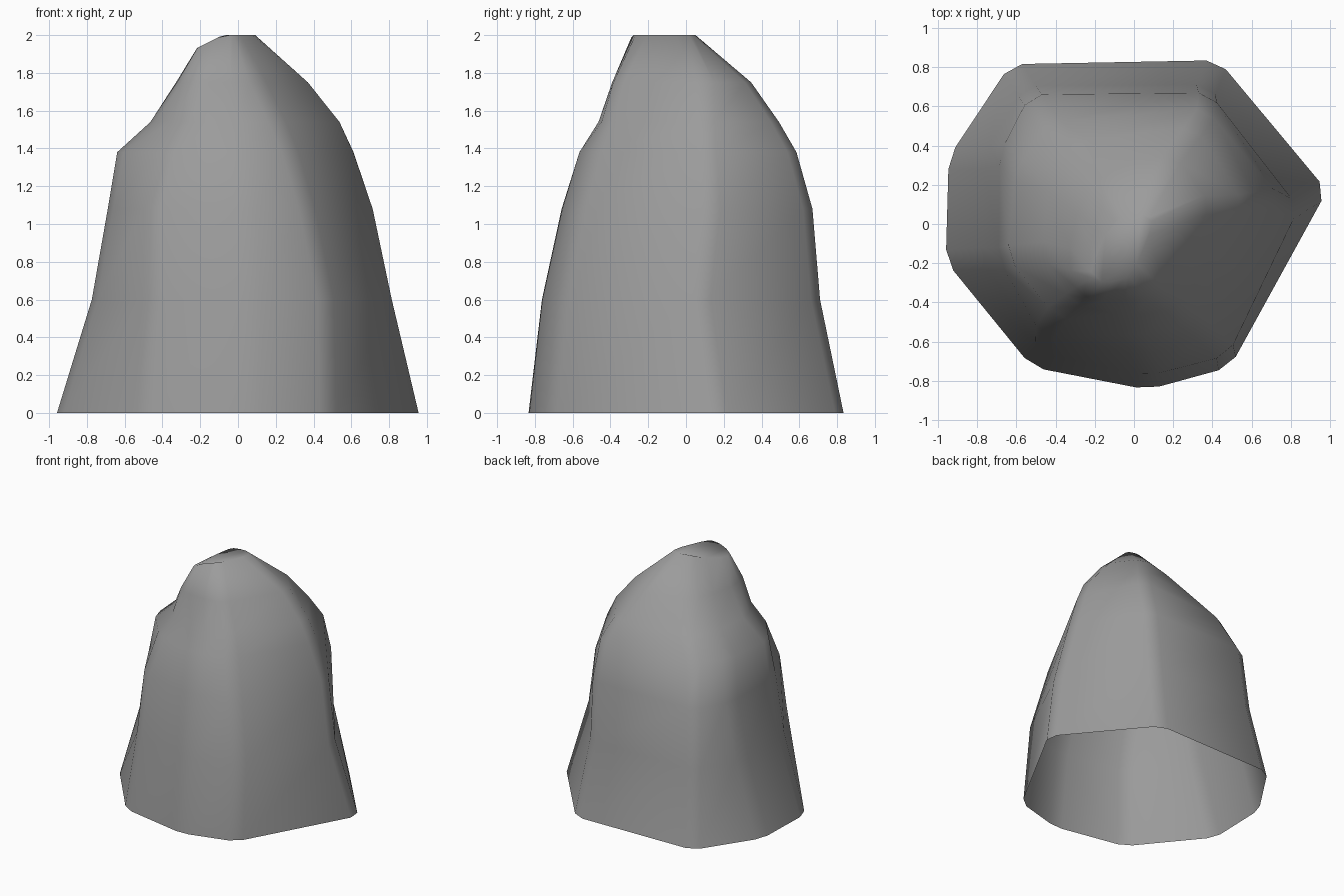
import bpy, bmesh
from mathutils import Vector

if "Cube" in bpy.data.objects:
    bpy.data.objects.remove(bpy.data.objects["Cube"])

# Stacked cross-sections: height, then eight corners going clockwise from the back right
SECTIONS = [
    (0.00, [(.43, .835), (.985, .17), (.49, -.73), (.07, -.845), (-.52, -.73), (-.96, -.19), (-.945, .34), (-.63, .815)]),
    (0.60, [(.38, .71), (.84, .08), (.48, -.67), (.07, -.775), (-.47, -.66), (-.775, -.18), (-.765, .34), (-.56, .705)]),
    (1.08, [(.39, .67), (.74, .13), (.38, -.58), (.04, -.67), (-.47, -.57), (-.69, -.18), (-.685, .36), (-.53, .66)]),
    (1.38, [(.38, .59), (.64, .11), (.29, -.50), (.0, -.58), (-.40, -.47), (-.645, -.17), (-.605, .28), (-.43, .52)]),
    (1.54, [(.31, .50), (.57, .10), (.22, -.44), (-.05, -.47), (-.32, -.41), (-.47, -.15), (-.43, .23), (-.29, .42)]),
    (1.75, [(.20, .36), (.40, .10), (.12, -.38), (-.10, -.395), (-.28, -.38), (-.34, -.18), (-.28, .11), (-.14, .27)]),
    (2.00, [(.07, .05), (.10, .0), (-.01, -.26), (-.06, -.285), (-.21, -.30), (-.22, -.22), (-.12, .0), (-.04, .05)]),
]


def chamfered(corners, size=0.06):
    """Replace each corner by two points a short way along its edges."""
    pts = [Vector(c) for c in corners]
    out = []
    for i, p in enumerate(pts):
        for q in (pts[i - 1], pts[(i + 1) % len(pts)]):
            d = q - p
            out.append(p + d.normalized() * min(size, d.length * 0.3))
    return out


# Rock shell: loft the sections, cap the summit, leave the underside open
bm = bmesh.new()
rings = [[bm.verts.new((p.x, p.y, z)) for p in chamfered(c)] for z, c in SECTIONS]
for low, high in zip(rings, rings[1:]):
    n = len(low)
    for i in range(n):
        j = (i + 1) % n
        bm.faces.new((low[j], low[i], high[i], high[j]))
bm.faces.new(list(reversed(rings[-1])))

# The summit dips towards the left
for v in rings[-1]:
    v.co.z -= 0.5 * max(0, -0.08 - v.co.x)
for f in bm.faces:
    f.smooth = True

mesh = bpy.data.meshes.new("rock")
bm.to_mesh(mesh)
bm.free()
rock = bpy.data.objects.new("rock", mesh)
bpy.context.collection.objects.link(rock)

# Dark stone colour
stone = bpy.data.materials.new("stone")
stone.diffuse_color = (0.33, 0.33, 0.33, 1)
stone.use_nodes = True
stone.node_tree.nodes["Principled BSDF"].inputs["Base Color"].default_value = stone.diffuse_color
mesh.materials.append(stone)
